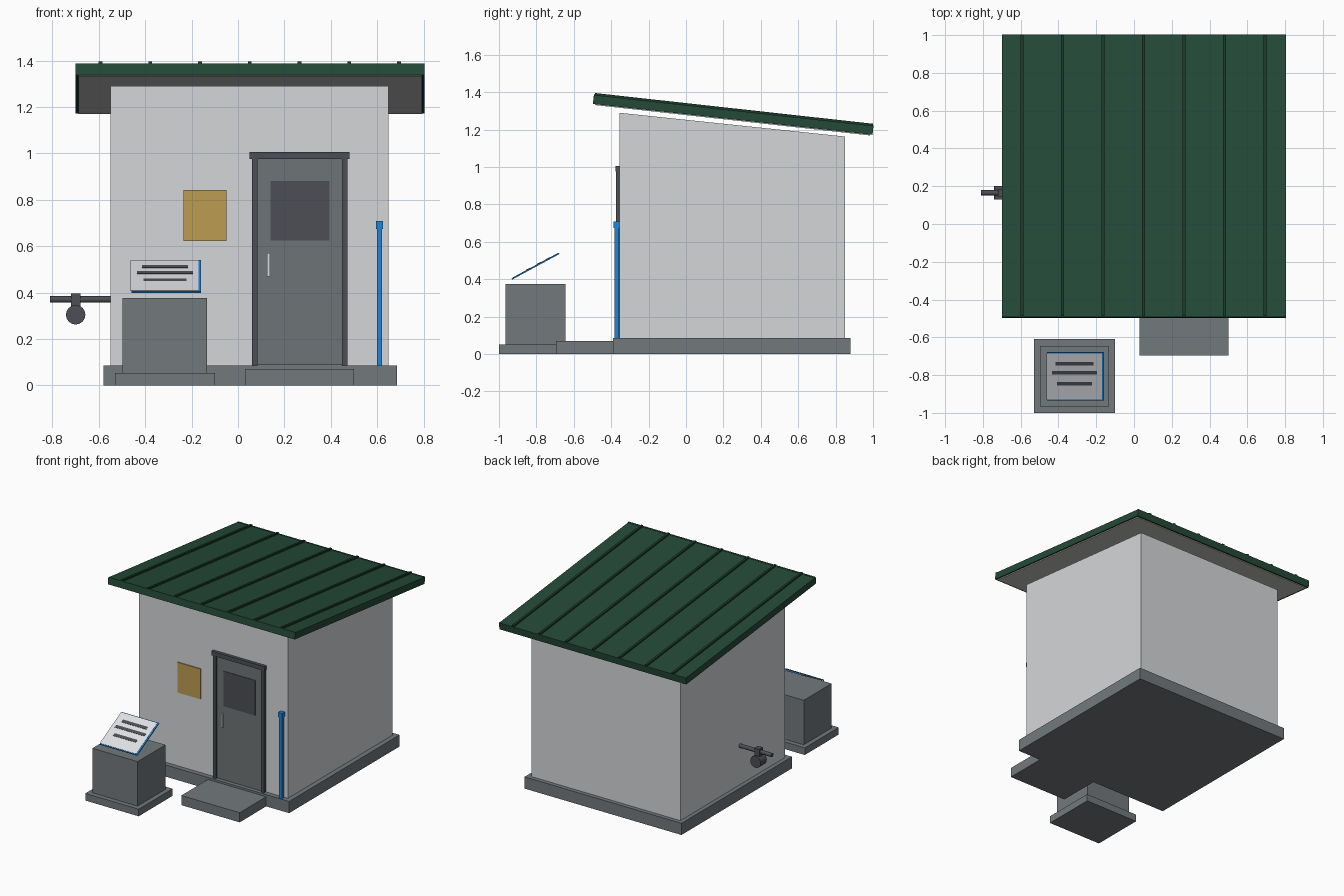
import bpy, bmesh
from math import radians
from mathutils import Matrix, Vector

if "Cube" in bpy.data.objects:
    bpy.data.objects.remove(bpy.data.objects["Cube"], do_unlink=True)


def material(name, srgb):
    lin = [c / 12.92 if c < 0.04 else ((c + 0.055) / 1.055) ** 2.4 for c in srgb]
    m = bpy.data.materials.new(name)
    m.use_nodes = True
    m.diffuse_color = (*lin, 1)
    m.node_tree.nodes["Principled BSDF"].inputs["Base Color"].default_value = (*lin, 1)
    return m


WALL = material("pale wall", (0.83, 0.84, 0.85))
SOFFIT = material("soffit white", (0.80, 0.79, 0.78))
CONCRETE = material("concrete grey", (0.45, 0.475, 0.485))
DOOR = material("door grey", (0.43, 0.455, 0.465))
DARK = material("dark metal", (0.30, 0.31, 0.33))
GREEN = material("roof green", (0.14, 0.29, 0.22))
RIB = material("rib green", (0.11, 0.22, 0.17))
BLUE = material("bright blue", (0.12, 0.52, 0.86))
GOLD = material("brass", (0.74, 0.61, 0.32))
LIGHT = material("panel white", (0.87, 0.88, 0.90))


def finish(name, bm, mat, frame=Matrix()):
    mesh = bpy.data.meshes.new(name)
    bmesh.ops.recalc_face_normals(bm, faces=bm.faces)
    bm.to_mesh(mesh)
    bm.free()
    mesh.materials.append(mat)
    ob = bpy.data.objects.new(name, mesh)
    ob.matrix_world = frame
    bpy.context.collection.objects.link(ob)
    return ob


def box(name, mat, x, y, z, frame=Matrix()):
    """Box from (min, max) ranges, optionally placed in a tilted frame."""
    bm = bmesh.new()
    bmesh.ops.create_cube(bm, size=1)
    for v in bm.verts:
        v.co = Vector([r[0] if c < 0 else r[1] for c, r in zip(v.co, (x, y, z))])
    return finish(name, bm, mat, frame)


def cylinder(name, mat, centre, radius, length, axis):
    bm = bmesh.new()
    bmesh.ops.create_cone(bm, cap_ends=True, segments=16, radius1=radius,
                          radius2=radius, depth=length)
    turn = Matrix.Rotation(radians(90), 4, "Y" if axis == "X" else "X")
    bm.transform(Matrix.Translation(centre) @ turn)
    ob = finish(name, bm, mat)
    bpy.context.view_layer.objects.active = ob
    ob.select_set(True)
    bpy.ops.object.shade_smooth_by_angle(angle=radians(40))
    ob.select_set(False)


# Foundation, step and walls with a sloping top
box("foundation", CONCRETE, (-0.58, 0.685), (-0.39, 0.88), (0, 0.085))
box("door_step", CONCRETE, (0.03, 0.5), (-0.695, -0.39), (0, 0.07))
walls = box("walls", WALL, (-0.55, 0.65), (-0.355, 0.85), (0.085, 1.29))
for v in walls.data.vertices:
    if v.co.z > 1 and v.co.y > 0:
        v.co.z = 1.163

# Pitched roof, built flat in a tilted frame
roof = Matrix.Translation((0.0525, 0.25, 1.258)) @ Matrix.Rotation(radians(-6.3), 4, "X")
W, L = 0.7525, 0.752
box("roof_slab", GREEN, (-W + 0.01, W - 0.01), (-L + 0.01, L - 0.01), (0, 0.045), roof)
box("soffit", SOFFIT, (-W + 0.012, W - 0.012), (-L + 0.012, L - 0.012), (-0.008, 0), roof)
for side, s in (("front", -1), ("back", 1)):
    y = sorted((s * L, s * (L - 0.012)))
    box(side + "_fascia", GREEN, (-W, W), y, (-0.003, 0.047), roof)
for side, s in (("right", -1), ("left", 1)):
    x = sorted((s * W, s * (W - 0.01)))
    box(side + "_edge_trim", GREEN, x, (-L + 0.012, L - 0.012), (-0.003, 0.045), roof)
for i in range(7):
    x = -0.645 + i * 0.2145
    box(f"roof_rib_{i + 1}", RIB, (x - 0.008, x + 0.008), (-L + 0.004, L - 0.004),
        (0.04, 0.056), roof)

# Door with frame, window and handle
box("door_panel", DOOR, (0.085, 0.45), (-0.365, -0.35), (0.087, 0.978))
for side, x in (("right", 0.06), ("left", 0.448)):
    box(side + "_door_post", DARK, (x, x + 0.025), (-0.375, -0.35), (0.085, 0.978))
box("door_header", DARK, (0.05, 0.48), (-0.378, -0.35), (0.975, 1.006))
box("door_window", DARK, (0.14, 0.395), (-0.369, -0.36), (0.625, 0.88))
box("door_handle", LIGHT, (0.125, 0.138), (-0.376, -0.36), (0.47, 0.57))

# Wall plaque and marker post
box("wall_plaque", GOLD, (-0.235, -0.05), (-0.362, -0.353), (0.622, 0.842))
box("marker_post", BLUE, (0.599, 0.622), (-0.383, -0.358), (0.085, 0.68))
box("marker_post_cap", BLUE, (0.594, 0.626), (-0.387, -0.355), (0.675, 0.708))

# Side pipe with valve
cylinder("pipe", DARK, (-0.675, 0.165, 0.37), 0.014, 0.27, "X")
box("valve_neck", DARK, (-0.72, -0.68), (0.145, 0.185), (0.325, 0.395))
cylinder("valve_body", DARK, (-0.70, 0.165, 0.304), 0.042, 0.07, "Y")

# Pedestal with tilted information panel
box("pedestal_base", CONCRETE, (-0.53, -0.1), (-1, -0.61), (0, 0.052))
box("pedestal_block", CONCRETE, (-0.497, -0.133), (-0.965, -0.645), (0.052, 0.376))
sign = Matrix.Translation((-0.31, -0.805, 0.47)) @ Matrix.Rotation(radians(28.4), 4, "X")
box("sign_backing", BLUE, (-0.15, 0.15), (-0.144, 0.144), (-0.004, 0.003), sign)
box("sign_face", LIGHT, (-0.153, 0.14), (-0.138, 0.138), (0.002, 0.005), sign)
for i, (half, y) in enumerate(((0.1, 0.077), (0.12, 0.023), (0.092, -0.043))):
    box(f"sign_bar_{i + 1}", DARK, (-0.005 - half, -0.005 + half),
        (y - 0.011, y + 0.011), (0.004, 0.007), sign)
